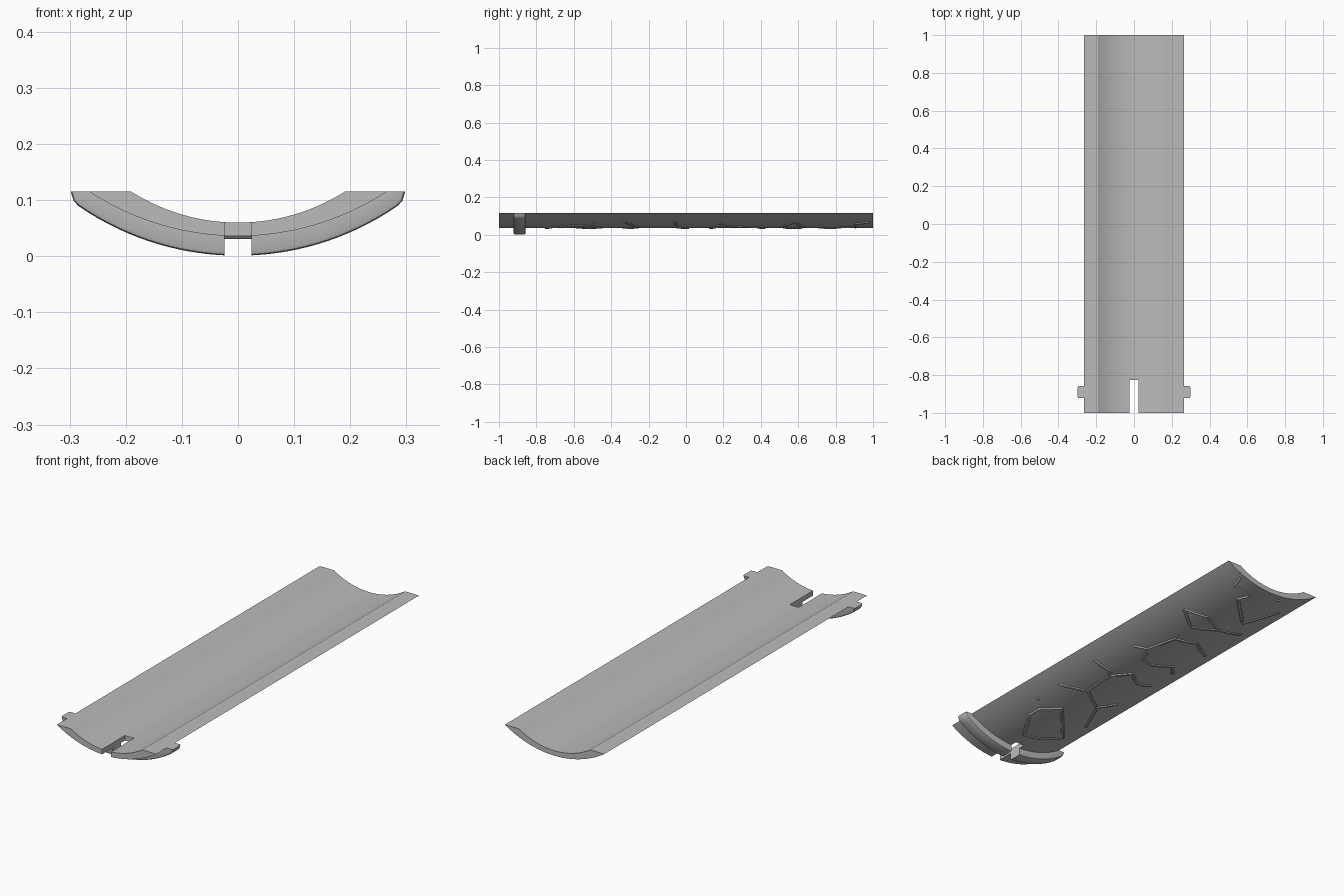
import bpy, bmesh, math

cube = bpy.data.objects.get("Cube")
if cube:
    bpy.data.objects.remove(cube, do_unlink=True)

TOP = 0.115      # height of the flat rim
LOW = 0.036      # lowest point of the plate's underside
HALF = 0.265     # half width of the underside
STEPS = 32

grey = bpy.data.materials.new("plain grey")
grey.use_nodes = True
grey.diffuse_color = (0.5, 0.5, 0.5, 1)
shader = next(n for n in grey.node_tree.nodes if n.type == 'BSDF_PRINCIPLED')
shader.inputs["Base Color"].default_value = grey.diffuse_color


def arc_height(x, half, low, high):
    """Height at x of a circular arc through (0, low) and (half, high)."""
    rise = high - low
    radius = (half * half + rise * rise) / (2 * rise)
    return low + radius - math.sqrt(radius * radius - x * x)


def arc(half, low, high):
    xs = [half * (2 * i / STEPS - 1) for i in range(STEPS + 1)]
    return [(x, arc_height(x, half, low, high)) for x in xs]


def activate(obj):
    bpy.ops.object.select_all(action='DESELECT')
    obj.select_set(True)
    bpy.context.view_layer.objects.active = obj


def trough(name, outer, inner, y0, y1, bevel=0):
    """Extrude the band between two matching profiles from y0 to y1."""
    bm = bmesh.new()
    rows = [[bm.verts.new((x, y, z)) for x, z in line]
            for y in (y0, y1) for line in (outer, inner)]
    a, b, c, d = rows
    for p, q in ((a, b), (b, d), (d, c), (c, a)):
        for i in range(len(p) - 1):
            bm.faces.new((p[i], p[i + 1], q[i + 1], q[i]))
    for i in (0, -1):
        bm.faces.new((a[i], b[i], d[i], c[i]))
    bmesh.ops.recalc_face_normals(bm, faces=bm.faces)
    if bevel:
        edges = [bm.edges.get((r[i], r[i + 1]))
                 for r in (a, c) for i in range(len(r) - 1)]
        bmesh.ops.bevel(bm, geom=edges, offset=bevel, segments=2,
                        profile=0.5, affect='EDGES')
    mesh = bpy.data.meshes.new(name)
    bm.to_mesh(mesh)
    bm.free()
    mesh.materials.append(grey)
    obj = bpy.data.objects.new(name, mesh)
    bpy.context.collection.objects.link(obj)
    return obj


# Long curved plate
plate = trough("curved_plate", arc(HALF, LOW, TOP), arc(0.19, 0.06, TOP), -1, 1)

# Cross rib under the front end, with lugs turned up at the sides
lug = [(0.293, 0.099), (0.298, TOP)]
rib_outer = ([(-x, z) for x, z in reversed(lug)] + arc(0.285, 0.001, 0.09) + lug)
rib_inner = arc(0.262, 0.042, TOP)
rib_inner = [rib_inner[0]] * 2 + rib_inner + [rib_inner[-1]] * 2
rib_inner = [(x + math.copysign(0.0002 * (abs(i - STEPS / 2 - 2)), x) * 0.1, z)
             for i, (x, z) in enumerate(rib_inner)]
rib = trough("cross_rib", rib_outer, rib_inner, -0.922, -0.858, bevel=0.007)

# Slot through the middle of the front end
bpy.ops.mesh.primitive_cube_add(size=1, location=(0, -0.9625, 0.05))
cutter = bpy.context.object
cutter.name = "slot_cutter"
cutter.scale = (0.048, 0.275, 0.3)
cutter.hide_render = True
for part in (plate, rib):
    mod = part.modifiers.new("slot", 'BOOLEAN')
    mod.object = cutter
    mod.operation = 'DIFFERENCE'
    mod.solver = 'EXACT'
    activate(part)
    bpy.ops.object.modifier_apply(modifier=mod.name)
    bpy.ops.object.shade_smooth_by_angle(angle=math.radians(30))
bpy.data.objects.remove(cutter, do_unlink=True)

# Branching crack ridges on the underside, as paths in plan (x, y)
ridges = {
    "rear_branch": [
        [(.17, .98), (.15, .91), (.06, .91), (.08, .85), (-.08, .69), (-.17, .85)]],
    "rear_cell": [
        [(.18, .58), (.08, .63), (-.03, .58), (.08, .51), (.18, .58)],
        [(-.03, .58), (-.16, .58)]],
    "middle_branch": [
        [(.15, .18), (.1, .22), (.07, .38), (-.03, .42), (-.16, .32)],
        [(.1, .22), (.06, .14), (.01, .13), (-.09, .17), (-.15, .1)]],
    "front_branch": [
        [(.19, -.06), (.1, -.05), (.08, -.08), (.07, -.25), (.18, -.33)],
        [(.08, -.08), (.02, .01), (-.06, -.05), (-.14, -.05)],
        [(.07, -.25), (-.06, -.34), (-.13, -.27)],
        [(-.06, -.34), (-.16, -.54)]],
    "front_cell": [
        [(.04, -.75), (.12, -.61), (.12, -.54), (.06, -.45), (-.14, -.68),
         (-.04, -.73), (.04, -.75)]],
}


def under(x, y, sink):
    return (x, y, arc_height(x, HALF, LOW, TOP) + sink)


for name, paths in ridges.items():
    curve = bpy.data.curves.new(name + "_ridge", 'CURVE')
    curve.dimensions = '3D'
    curve.bevel_depth = 0.01
    curve.bevel_resolution = 1
    curve.use_fill_caps = True
    for path in paths:
        pts = [path[0]]
        for (x0, y0), (x1, y1) in zip(path, path[1:]):
            pts += [(x0 + (x1 - x0) * t / 5, y0 + (y1 - y0) * t / 5)
                    for t in range(1, 6)]
        spline = curve.splines.new('POLY')
        spline.points.add(len(pts) - 1)
        for point, (x, y) in zip(spline.points, pts):
            point.co = (*under(x, y, 0.004), 1)
    curve.materials.append(grey)
    obj = bpy.data.objects.new(name + "_ridge", curve)
    bpy.context.collection.objects.link(obj)
    activate(obj)
    bpy.ops.object.convert(target='MESH')
    bpy.ops.object.shade_smooth_by_angle(angle=math.radians(30))

# Small stray bumps beside the ridges
for name, x, y in (("rear_bump", -.07, .96), ("front_bump", .17, -.49)):
    bpy.ops.mesh.primitive_ico_sphere_add(subdivisions=2, radius=0.01,
                                          location=under(x, y, 0.004))
    bpy.context.object.name = name
    bpy.context.object.data.materials.append(grey)
